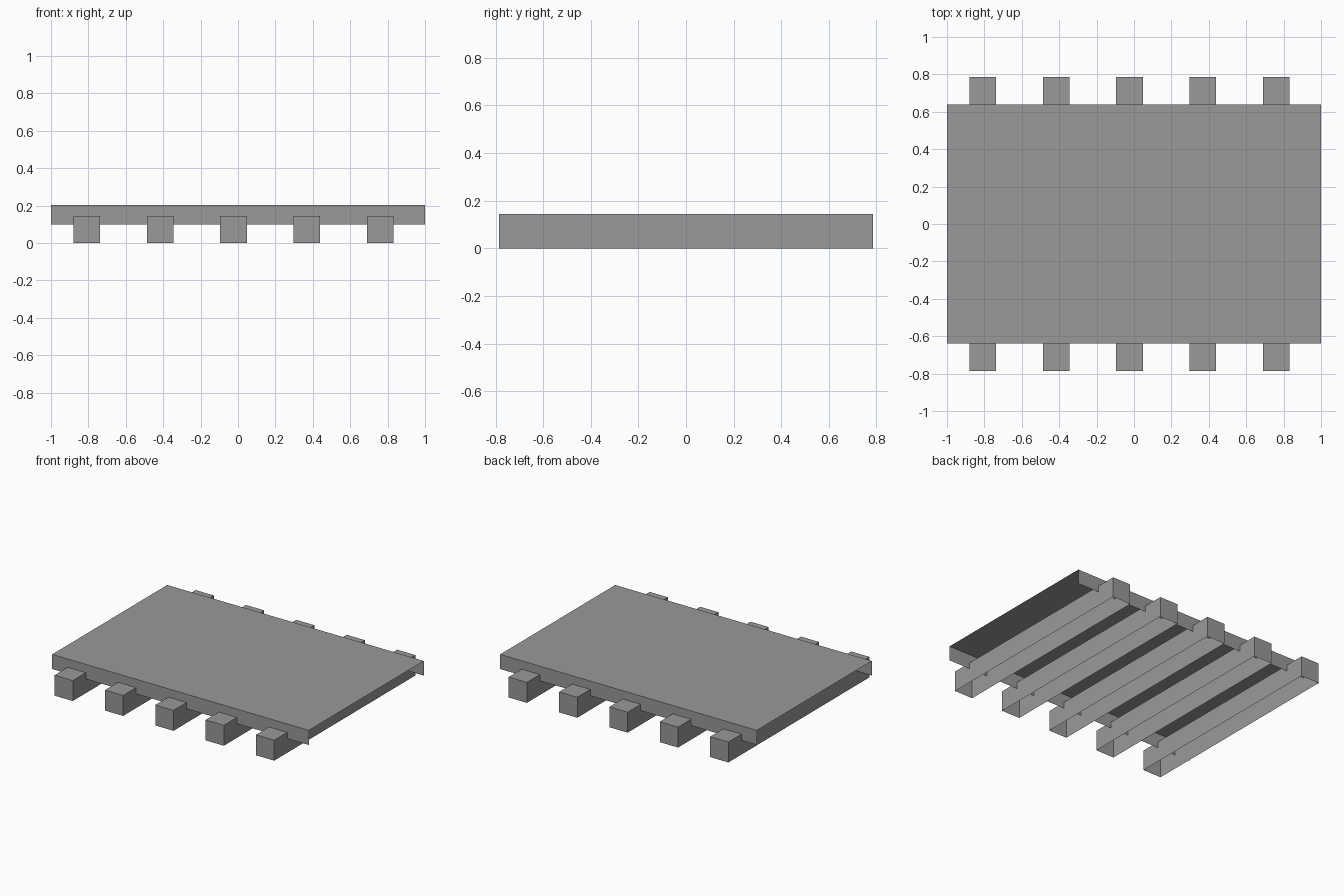
import bpy, bmesh
from mathutils import Vector

if "Cube" in bpy.data.objects:
    bpy.data.objects.remove(bpy.data.objects["Cube"])

# Dark grey for every part
grey = bpy.data.materials.new("dark_grey")
grey.diffuse_color = (0.32, 0.32, 0.32, 1)
grey.use_nodes = True
grey.node_tree.nodes["Principled BSDF"].inputs["Base Color"].default_value = grey.diffuse_color


def open_box(name, lo, hi, open_sides):
    """Thin-surfaced box with the faces pointing along open_sides removed."""
    lo, hi = Vector(lo), Vector(hi)
    bm = bmesh.new()
    bmesh.ops.create_cube(bm, size=1)
    bm.normal_update()
    gone = [f for f in bm.faces
            if any(f.normal.dot(Vector(d)) > 0.9 for d in open_sides)]
    bmesh.ops.delete(bm, geom=gone, context='FACES')
    for v in bm.verts:
        v.co = Vector((lo[i] + (v.co[i] + 0.5) * (hi[i] - lo[i]) for i in range(3)))
    mesh = bpy.data.meshes.new(name)
    bm.to_mesh(mesh)
    bm.free()
    mesh.materials.append(grey)
    obj = bpy.data.objects.new(name, mesh)
    bpy.context.collection.objects.link(obj)
    return obj


DOWN, LEFT, RIGHT = (0, 0, -1), (-1, 0, 0), (1, 0, 0)

# Deck: top with front and back skirts, open at both ends and underneath
open_box("deck", (-1, -0.64, 0.10), (1, 0.64, 0.203), [DOWN, LEFT, RIGHT])

# Cross beams, open underneath, slightly offset along the deck
WIDTH, STEP, MIDDLE = 0.142, 0.3925, -0.024
for i in range(5):
    x = MIDDLE + (i - 2) * STEP
    open_box(f"cross_beam_{i + 1}", (x - WIDTH / 2, -0.785, 0),
             (x + WIDTH / 2, 0.785, 0.144), [DOWN])
